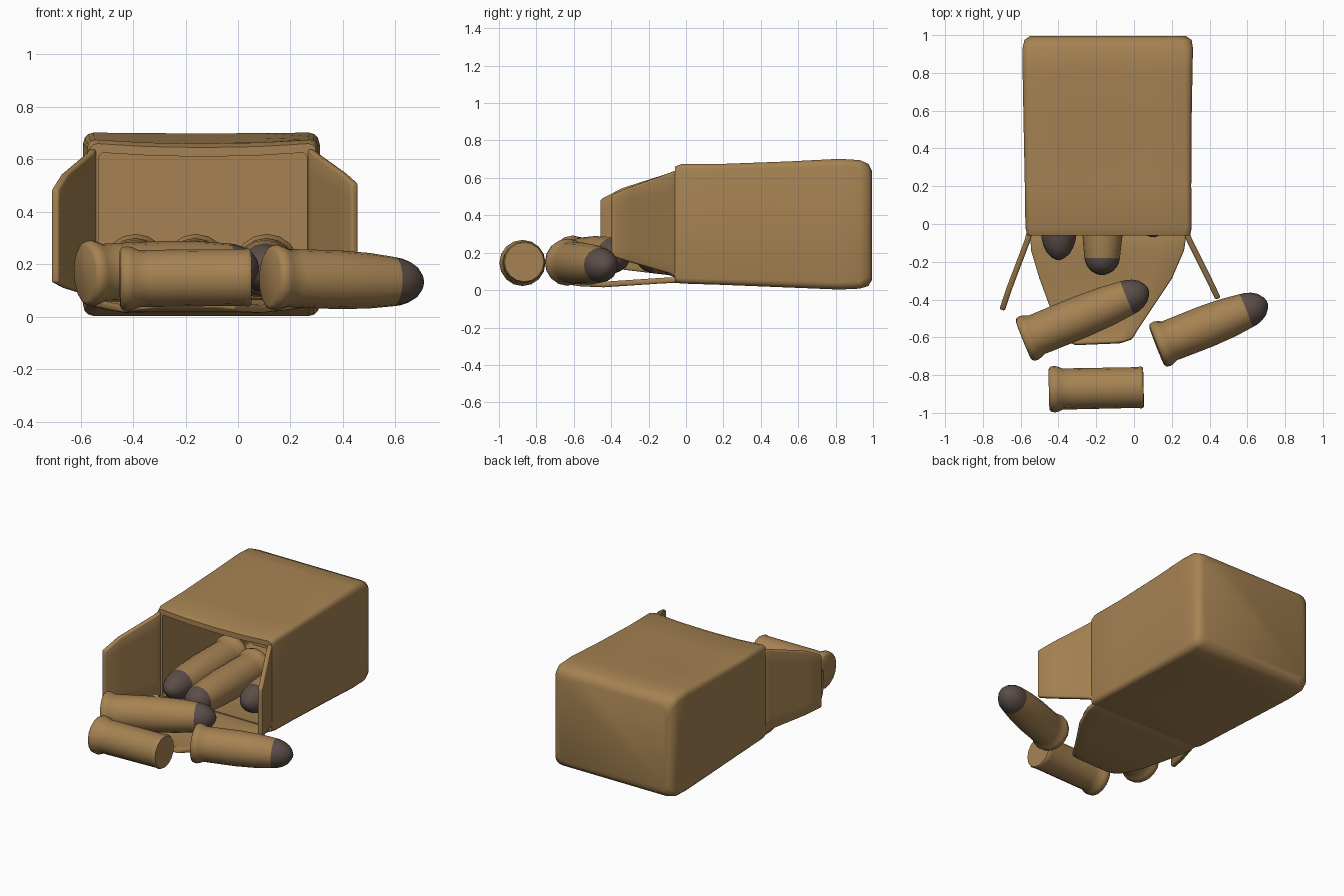
import bpy, bmesh, math
from mathutils import Vector

if "Cube" in bpy.data.objects:
    bpy.data.objects.remove(bpy.data.objects["Cube"])


def material(name, rgb):
    m = bpy.data.materials.new(name)
    m.diffuse_color = (*rgb, 1)
    m.use_nodes = True
    m.node_tree.nodes["Principled BSDF"].inputs["Base Color"].default_value = m.diffuse_color
    return m


TAN = material("tan brown", (0.38, 0.225, 0.085))
LEAD = material("dark lead", (0.105, 0.075, 0.063))


def finish(name, bm, mats, angle=40):
    bmesh.ops.recalc_face_normals(bm, faces=bm.faces[:])
    me = bpy.data.meshes.new(name)
    bm.to_mesh(me)
    bm.free()
    for m in mats:
        me.materials.append(m)
    ob = bpy.data.objects.new(name, me)
    bpy.context.collection.objects.link(ob)
    bpy.ops.object.select_all(action='DESELECT')
    ob.select_set(True)
    bpy.context.view_layer.objects.active = ob
    bpy.ops.object.shade_smooth_by_angle(angle=math.radians(angle))
    return ob


def bridge(bm, a, b, mat=0):
    n = len(a)
    for i in range(n):
        f = bm.faces.new((a[i], a[(i + 1) % n], b[(i + 1) % n], b[i]))
        f.material_index = mat


def box_ring(bm, y, x0, x1, z0, z1, r, sag):
    """Rounded rectangle with a slightly sagging top edge."""
    pts = []
    for cx, cz, start in ((x1 - r, z1 - r, 0), (x0 + r, z1 - r, 90),
                          (x0 + r, z0 + r, 180), (x1 - r, z0 + r, 270)):
        for k in range(4):
            a = math.radians(start + 30 * k)
            pts.append((cx + r * math.cos(a), cz + r * math.sin(a)))
        if start == 0:      # extra points along the top
            for t in (0.25, 0.5, 0.75):
                pts.append((x1 + (x0 - x1) * t, z1 - sag * 4 * t * (1 - t)))
    return [bm.verts.new((x, y, z)) for x, z in pts]


def build_box():
    t = 0.035
    # y, x0, x1, z0, z1, corner radius, sag of the top
    outer = [(-0.06, -0.565, 0.298, 0.040, 0.660, 0.03, 0.015),
             (-0.02, -0.575, 0.305, 0.035, 0.675, 0.03, 0.015),
             (0.20, -0.578, 0.303, 0.028, 0.675, 0.03, 0.012),
             (0.55, -0.585, 0.305, 0.014, 0.688, 0.035, 0.008),
             (0.82, -0.590, 0.310, 0.003, 0.702, 0.04, 0.003),
             (0.93, -0.590, 0.312, 0.008, 0.695, 0.04, 0.0),
             (0.975, -0.580, 0.305, 0.022, 0.675, 0.05, 0.0),
             (0.995, -0.550, 0.275, 0.055, 0.635, 0.06, 0.0)]
    inner = [(y, a + t, b - t, c + t, d - t, r * 0.6, s)
             for y, a, b, c, d, r, s in outer[:6]]
    bm = bmesh.new()
    rings = [box_ring(bm, *p) for p in inner[::-1] + outer]
    for a, b in zip(rings, rings[1:]):
        bridge(bm, a, b)
    bm.faces.new(rings[0])
    bm.faces.new(rings[-1])
    finish("open_box", bm, [TAN], 50)


def flap(name, rows, thickness):
    """Sheet through pairs of edge points, given thickness and soft edges."""
    bm = bmesh.new()
    n = 6
    grid = [[bm.verts.new(Vector(a).lerp(Vector(b), k / n)) for k in range(n + 1)]
            for a, b in rows]
    for r0, r1 in zip(grid, grid[1:]):
        for k in range(n):
            bm.faces.new((r0[k], r0[k + 1], r1[k + 1], r1[k]))
    ob = finish(name, bm, [TAN])
    s = ob.modifiers.new("thickness", 'SOLIDIFY')
    s.thickness = thickness
    s.offset = 0
    b = ob.modifiers.new("soft edges", 'BEVEL')
    b.width = thickness * 0.3
    b.segments = 2
    b.limit_method = 'ANGLE'


def cartridge(name, base, tip, bullet=0.12, scale=1.0):
    """Lathed case with a rim; bullet is the length of the lead nose (0 = empty case)."""
    base, tip = Vector(base), Vector(tip)
    length = (tip - base).length
    c = length - bullet
    prof = [(0.0, 0.108), (0.008, 0.121), (0.03, 0.126), (0.05, 0.121),
            (0.075, 0.110), (0.11, 0.111)]
    if bullet:
        prof += [(c * 0.55, 0.112), (c * 0.8, 0.106), (c, 0.094)]
        nose = len(prof) - 1
        prof += [(c + bullet * f, 0.094 * g) for f, g in
                 ((0.25, 0.95), (0.5, 0.84), (0.75, 0.64), (0.92, 0.36), (1, 0.12))]
    else:
        prof += [(length - 0.03, 0.110), (length - 0.012, 0.114), (length, 0.107)]
        nose = 99
    q = (tip - base).to_track_quat('Z', 'Y')
    bm = bmesh.new()
    sides = 16
    rings = []
    for h, r in prof:
        rings.append([bm.verts.new(base + q @ Vector((
            scale * r * math.cos(math.tau * k / sides),
            scale * r * math.sin(math.tau * k / sides), h))) for k in range(sides)])
    for i, (a, b) in enumerate(zip(rings, rings[1:])):
        bridge(bm, a, b, int(i >= nose))
    bm.faces.new(rings[0])
    bm.faces.new(rings[-1]).material_index = int(bool(bullet))
    finish(name, bm, [TAN, LEAD], 60)


build_box()

# opened flaps: bottom tongue and the two sides
flap("bottom_flap", [((-0.55, -0.04, 0.055), (0.28, -0.04, 0.055)),
                     ((-0.545, -0.14, 0.05), (0.265, -0.14, 0.05)),
                     ((-0.50, -0.29, 0.04), (0.20, -0.29, 0.04)),
                     ((-0.445, -0.44, 0.03), (0.10, -0.44, 0.03)),
                     ((-0.40, -0.56, 0.035), (0.02, -0.56, 0.035)),
                     ((-0.37, -0.61, 0.042), (-0.01, -0.61, 0.042)),
                     ((-0.31, -0.64, 0.05), (-0.08, -0.63, 0.05))], 0.03)
flap("left_flap", [((-0.552, -0.04, 0.06), (-0.552, -0.04, 0.645)),
                   ((-0.565, -0.09, 0.08), (-0.565, -0.09, 0.625)),
                   ((-0.66, -0.34, 0.11), (-0.66, -0.34, 0.545)),
                   ((-0.698, -0.455, 0.13), (-0.698, -0.455, 0.485))], 0.03)
flap("right_flap", [((0.275, -0.04, 0.06), (0.275, -0.04, 0.645)),
                    ((0.295, -0.09, 0.09), (0.295, -0.09, 0.625)),
                    ((0.40, -0.30, 0.15), (0.40, -0.30, 0.55)),
                    ((0.445, -0.395, 0.18), (0.445, -0.395, 0.51))], 0.03)

# spilled cartridges
cartridge("spilled_cartridge_left", (-0.585, -0.615, 0.165), (0.075, -0.345, 0.19))
cartridge("spilled_cartridge_right", (0.12, -0.645, 0.15), (0.705, -0.415, 0.13))
cartridge("empty_case", (-0.45, -0.875, 0.145), (0.05, -0.865, 0.15), 0, 0.98)

# cartridges still lying inside the box
for i, (x, y, nose) in enumerate([(-0.40, -0.19, 0.14), (-0.17, -0.27, 0.09),
                                  (0.10, -0.07, 0.12)]):
    cartridge(f"boxed_cartridge_{i + 1}", (x + 0.01, y + 0.70, 0.19), (x, y, 0.185), nose)
